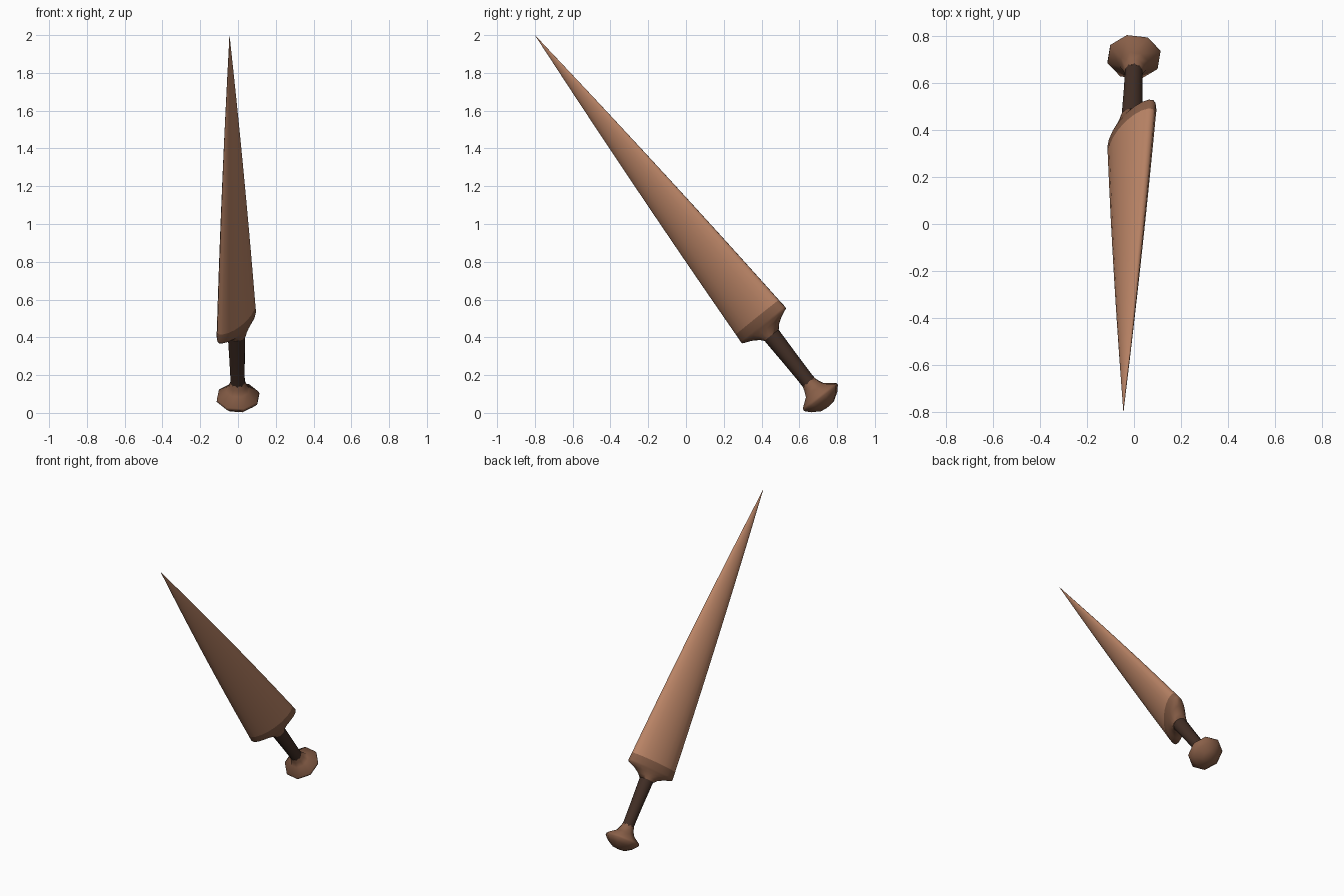
import bpy, bmesh, math
from mathutils import Vector

if "Cube" in bpy.data.objects:
    bpy.data.objects.remove(bpy.data.objects["Cube"])

# Dagger axes: along the blade, across its width, through its thickness
BASE = Vector((0, 0.71, 0.085))
TIP = Vector((-0.045, -0.80, 2.0))
LENGTH = (TIP - BASE).length
ALONG = (TIP - BASE).normalized()
WIDE = Vector((0.526, 0.668, 0.526))
WIDE = (WIDE - ALONG * WIDE.dot(ALONG)).normalized()
THICK = ALONG.cross(WIDE)


def material(name, colour):
    m = bpy.data.materials.new(name)
    m.diffuse_color = (*colour, 1)
    m.use_nodes = True
    m.node_tree.nodes["Principled BSDF"].inputs["Base Color"].default_value = m.diffuse_color
    return m


copper = material("copper", (0.50, 0.235, 0.135))
bronze = material("dark bronze", (0.25, 0.115, 0.065))
leather = material("dark leather", (0.055, 0.028, 0.019))


def loft(name, rings, sides, mat, turn=0.0, power=1.0, angle=60):
    """Skin rings of (distance along axis, half width, half thickness)."""
    bm = bmesh.new()
    loops = []
    for s, a, b in rings:
        loop = []
        for i in range(sides):
            t = turn + math.tau * i / sides
            sn = math.sin(t)
            v = math.copysign(abs(sn) ** power, sn)
            loop.append(bm.verts.new(BASE + ALONG * s + WIDE * (a * math.cos(t)) + THICK * (b * v)))
        loops.append(loop)
    for lo, hi in zip(loops, loops[1:]):
        for i in range(sides):
            j = (i + 1) % sides
            bm.faces.new((lo[i], lo[j], hi[j], hi[i]))
    bm.faces.new(loops[0][::-1])
    bm.faces.new(loops[-1])
    bmesh.ops.recalc_face_normals(bm, faces=bm.faces)
    me = bpy.data.meshes.new(name)
    bm.to_mesh(me)
    bm.free()
    ob = bpy.data.objects.new(name, me)
    bpy.context.collection.objects.link(ob)
    me.materials.append(mat)
    bpy.ops.object.select_all(action='DESELECT')
    ob.select_set(True)
    bpy.context.view_layer.objects.active = ob
    bpy.ops.object.shade_smooth_by_angle(angle=math.radians(angle))
    return ob


def blade_ring(s):
    t = (s - 0.48) / (LENGTH - 0.48)
    f = max((1 - t) + 0.2 * t * (1 - t), 0.004)
    return (s, 0.174 * f, 0.066 * f)


# Pommel: eight-sided mushroom
pommel = [(-0.068, 0.012, 0.012), (-0.063, 0.045, 0.045), (-0.036, 0.09, 0.09),
          (-0.008, 0.117, 0.117), (0.006, 0.116, 0.116), (0.045, 0.062, 0.062),
          (0.075, 0.048, 0.048), (0.10, 0.040, 0.040)]
# Octagon turned so one corner sits about 15 degrees from the x direction
side_x = Vector((1, 0, 0))
turn = math.atan2(side_x.dot(THICK), side_x.dot(WIDE)) + math.radians(15)
loft("pommel", pommel, 8, bronze, turn)

# Grip
loft("grip", [(0.085, 0.040, 0.040), (0.13, 0.039, 0.039), (0.25, 0.042, 0.042),
              (0.36, 0.046, 0.046), (0.43, 0.048, 0.048)], 10, leather, turn)

# Guard: flares from the grip out to the blade section
loft("guard", [(0.415, 0.050, 0.050), (0.435, 0.072, 0.052), (0.458, 0.115, 0.057),
               (0.478, 0.172, 0.062), (0.49, 0.174, 0.066), blade_ring(0.537)],
     20, bronze, power=1.15)

# Blade: lens-shaped section tapering with a slight bulge to the point
steps = 16
loft("blade", [blade_ring(0.537 + (LENGTH - 0.537) * i / steps) for i in range(steps + 1)],
     20, copper, power=1.15)
